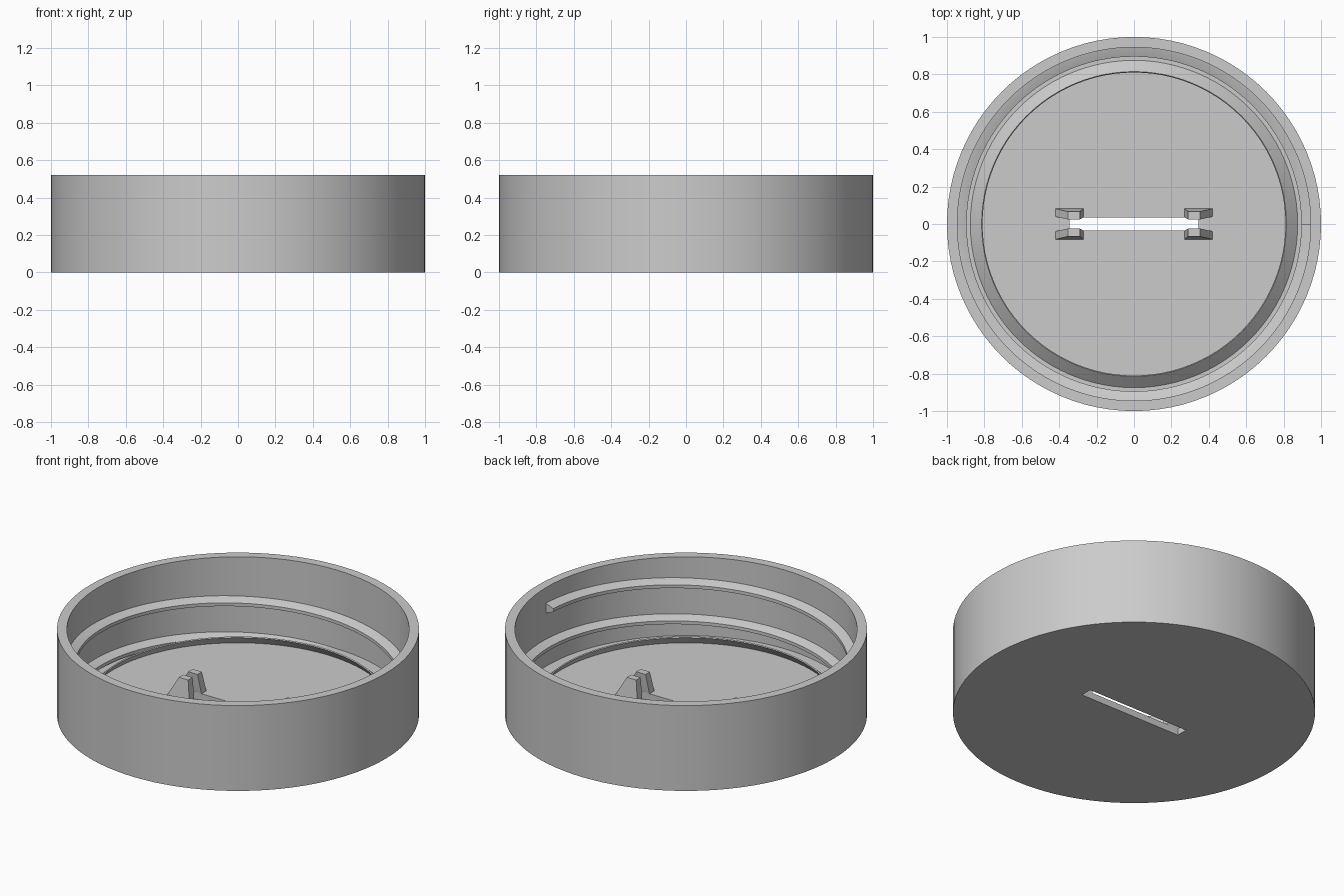
import bpy, bmesh, math

if "Cube" in bpy.data.objects:
    bpy.data.objects.remove(bpy.data.objects["Cube"])

grey = bpy.data.materials.new("plain_grey")
grey.diffuse_color = (0.6, 0.6, 0.6, 1)
grey.use_nodes = True
grey.node_tree.nodes["Principled BSDF"].inputs["Base Color"].default_value = grey.diffuse_color


def make(name, bm, smooth=True):
    bmesh.ops.recalc_face_normals(bm, faces=bm.faces)
    me = bpy.data.meshes.new(name)
    bm.to_mesh(me)
    bm.free()
    ob = bpy.data.objects.new(name, me)
    bpy.context.collection.objects.link(ob)
    me.materials.append(grey)
    bpy.ops.object.select_all(action='DESELECT')
    ob.select_set(True)
    bpy.context.view_layer.objects.active = ob
    if smooth:
        bpy.ops.object.shade_smooth_by_angle(angle=math.radians(30))
    return ob


# Lid body: revolved section with rim, floor and inward-leaning seal lip
profile = [(0, 0), (1, 0), (1, 0.52), (0.945, 0.52), (0.945, 0.04), (0.875, 0.04),
           (0.815, 0.095), (0.81, 0.09), (0.85, 0.04), (0, 0.04)]
bm = bmesh.new()
vs = [bm.verts.new((r, 0, z)) for r, z in profile]
es = [bm.edges.new(p) for p in zip(vs, vs[1:])]
bmesh.ops.spin(bm, geom=vs + es, cent=(0, 0, 0), axis=(0, 0, 1),
               angle=math.tau, steps=96, use_merge=False)
bmesh.ops.remove_doubles(bm, verts=bm.verts, dist=1e-4)
body = make("lid_body", bm, False)

# Slot cut through the floor
bm = bmesh.new()
bmesh.ops.create_cube(bm, size=1)
bmesh.ops.scale(bm, vec=(0.69, 0.07, 0.5), verts=bm.verts)
cutter = make("slot_cutter", bm, False)
cutter.hide_render = True
cut = body.modifiers.new("slot", 'BOOLEAN')
cut.operation = 'DIFFERENCE'
cut.solver = 'EXACT'
cut.object = cutter
bpy.context.view_layer.objects.active = body
bpy.ops.object.modifier_apply(modifier="slot")
bpy.data.objects.remove(cutter)
bpy.ops.object.select_all(action='DESELECT')
body.select_set(True)
bpy.ops.object.shade_smooth_by_angle(angle=math.radians(30))

# Internal screw thread: trapezoid section swept along a helix
section = [(0.955, 0.032), (0.945, 0.03), (0.895, 0.01), (0.895, -0.01), (0.945, -0.03), (0.955, -0.032)]
bm = bmesh.new()
rings = []
steps = 170
for i in range(steps + 1):
    turn = -1.77 * (1 - i / steps)
    a = turn * math.tau
    z0 = 0.395 + 0.22 * turn
    rings.append([bm.verts.new((r * math.cos(a), r * math.sin(a), max(z0 + z, 0.01)))
                  for r, z in section])
n = len(section)
for p, q in zip(rings, rings[1:]):
    for k in range(n):
        bm.faces.new((p[k], p[(k + 1) % n], q[(k + 1) % n], q[k]))
bm.faces.new(rings[0])
bm.faces.new(rings[-1])
make("screw_thread", bm)

# Four tapered clips around the slot ends
for sx in (-1, 1):
    for sy in (-1, 1):
        bm = bmesh.new()
        base = [(0.422, 0.04), (0.27, 0.035), (0.27, 0.083), (0.422, 0.083)]
        top = [(0.353, 0.024), (0.29, 0.024), (0.29, 0.066), (0.353, 0.066)]
        for pts, z in ((base, 0.035), (top, 0.157)):
            for x, y in pts:
                bm.verts.new((sx * x, sy * y, z))
        bmesh.ops.convex_hull(bm, input=bm.verts)
        make("slot_clip", bm, False)
